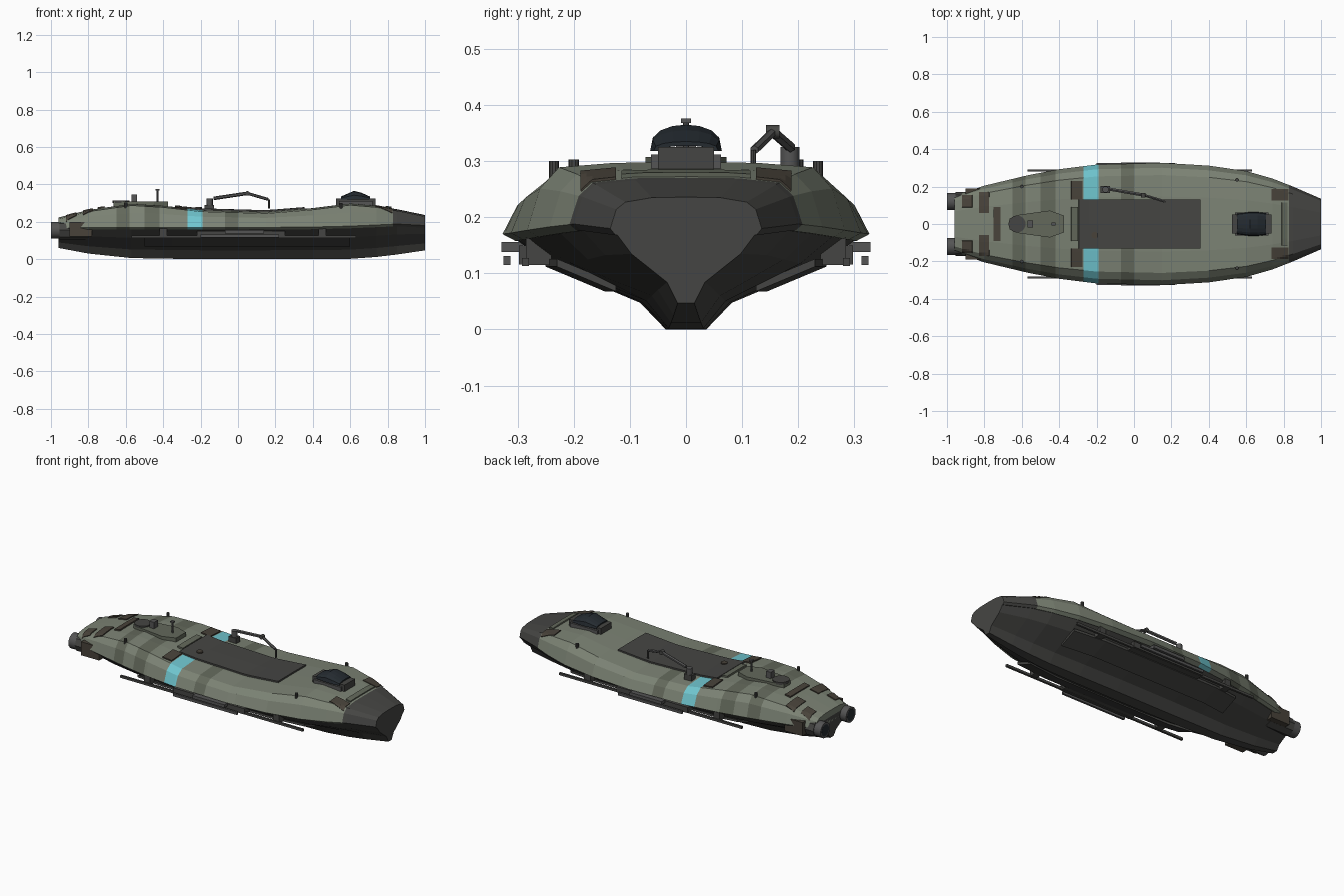
import bpy, bmesh, math
from mathutils import Vector

if "Cube" in bpy.data.objects:
    bpy.data.objects.remove(bpy.data.objects["Cube"])

def mat(name, c):
    m = bpy.data.materials.new(name)
    m.diffuse_color = (*c, 1)
    m.use_nodes = True
    m.node_tree.nodes["Principled BSDF"].inputs["Base Color"].default_value = m.diffuse_color
    return m

GREEN = mat("sage", (0.20, 0.225, 0.175))
OLIVE = mat("olive", (0.125, 0.14, 0.105))
DARK = mat("charcoal", (0.06, 0.06, 0.056))
BROWN = mat("brown", (0.065, 0.055, 0.042))
CYAN = mat("cyan", (0.16, 0.56, 0.62))
GLASS = mat("glass", (0.018, 0.024, 0.03))
STEEL = mat("steel", (0.09, 0.09, 0.09))

# Hull stations: x, half width, top z, edge z, keel z
ST = [(-.96, .15, .222, .165, .06), (-.8, .205, .262, .17, .03), (-.57, .26, .295, .17, .006),
      (-.4, .293, .285, .17, .003), (-.2, .318, .262, .17, 0), (.15, .327, .252, .17, 0),
      (.4, .312, .272, .172, 0), (.6, .283, .297, .177, .002), (.74, .243, .285, .183, .012),
      (.85, .2, .266, .188, .025), (1, .135, .235, .18, .047)]

def at(x):
    for a, b in zip(ST, ST[1:]):
        if x <= b[0] + 1e-6:
            t = (x - a[0]) / (b[0] - a[0])
            return [p + (q - p) * t for p, q in zip(a, b)]

def upper(x):
    _, w, zt, ze, zb = at(x)
    return [(w, ze), (.92 * w, ze + (zt - ze) * .62), (.80 * w, zt - .008), (.45 * w, zt), (0, zt + .001)]

def lower(x):
    _, w, zt, ze, zb = at(x)
    d = ze - zb
    return [(w * .11, zb), (w * .25, zb + d * .28), (w * .72, zb + d * .66), (w * .97, ze)]

def mesh(name, verts, faces, mats, idx=None):
    me = bpy.data.meshes.new(name)
    me.from_pydata(verts, [], faces)
    for m in mats:
        me.materials.append(m)
    if idx:
        for p, i in zip(me.polygons, idx):
            p.material_index = i
    bm = bmesh.new()
    bm.from_mesh(me)
    bmesh.ops.recalc_face_normals(bm, faces=bm.faces)
    bm.to_mesh(me)
    bm.free()
    ob = bpy.data.objects.new(name, me)
    bpy.context.collection.objects.link(ob)
    return ob

def loft(name, rings, mats, pick=None):
    n = len(rings[0])
    v = [p for r in rings for p in r]
    f, idx = [], []
    for i in range(len(rings) - 1):
        for j in range(n):
            k = (j + 1) % n
            f.append((i * n + j, i * n + k, (i + 1) * n + k, (i + 1) * n + j))
            idx.append(pick(i) if pick else 0)
    f += [tuple(range(n)), tuple(range(len(v) - n, len(v)))]
    idx += [idx[0], idx[-1]]
    return mesh(name, v, f, mats, idx)

def ring(x, half):
    return [(x, y, z) for y, z in half] + [(x, -y, z) for y, z in reversed(half) if y > 1e-6]

def box(name, lo, hi, m, mirror=False):
    for s in ((1, -1) if mirror else (1,)):
        v = [(x, s * y, z) for x in (lo[0], hi[0]) for y in (lo[1], hi[1]) for z in (lo[2], hi[2])]
        mesh(name, v, [(0, 1, 3, 2), (4, 5, 7, 6), (0, 1, 5, 4), (2, 3, 7, 6), (0, 2, 6, 4), (1, 3, 7, 5)], [m])

def tube(name, a, b, r, m, n=16, r2=None):
    a, b = Vector(a), Vector(b)
    bpy.ops.mesh.primitive_cone_add(vertices=n, radius1=r, radius2=r if r2 is None else r2,
                                    depth=(b - a).length, location=(a + b) / 2)
    o = bpy.context.object
    o.name = name
    o.rotation_euler = (b - a).to_track_quat('Z', 'Y').to_euler()
    o.data.materials.append(m)
    if n > 8:
        bpy.ops.object.shade_smooth_by_angle(angle=math.radians(35))

def surf(x, y):
    p = upper(x)
    for a, b in zip(p, p[1:]):
        if b[0] <= abs(y) <= a[0]:
            return a[1] + (b[1] - a[1]) * (a[0] - abs(y)) / (a[0] - b[0])
    return p[0][1]

# Plate that follows the deck surface
def plate(name, x0, x1, y0, y1, m, h=.006, mirror=False, nx=6, ny=6):
    for s in ((1, -1) if mirror else (1,)):
        pts = [(x0 + (x1 - x0) * i / nx, s * (y0 + (y1 - y0) * j / ny)) for i in range(nx + 1) for j in range(ny + 1)]
        v = [(x, y, surf(x, y) + h) for x, y in pts]
        f = [(i * (ny + 1) + j, (i + 1) * (ny + 1) + j, (i + 1) * (ny + 1) + j + 1, i * (ny + 1) + j + 1)
             for i in range(nx) for j in range(ny)]
        o = mesh(name, v, f, [m])
        if o.data.polygons[0].normal.z < 0:
            o.data.flip_normals()
        md = o.modifiers.new("thick", 'SOLIDIFY')
        md.thickness = h + .004

# Lower hull
loft("lower_hull", [ring(s[0], lower(s[0]) + [(s[1] * .85, s[3] + .02)]) for s in ST], [DARK])

# Upper shell, painted in bands
BANDS = [(-.65, -.58, 1), (-.5, -.42, 1), (-.27, -.19, 2), (-.07, 0, 1), (.2, .4, 0), (.83, 1, 3)]
xs = sorted({s[0] for s in ST} | {e for b in BANDS for e in b[:2]})
def band(i):
    c = (xs[i] + xs[i + 1]) / 2
    return next((b[2] for b in BANDS if b[0] < c < b[1]), 0)
loft("upper_shell", [ring(x, [(at(x)[1] * .93, at(x)[3] - .012)] + upper(x)) for x in xs],
     [GREEN, OLIVE, CYAN, DARK], band)

# Deck plates and trim
plate("cargo_hatch", -.295, .355, -.13, .13, DARK, .009, nx=12)
plate("hatch_sill", -.335, -.3, -.09, .09, OLIVE, .01)
plate("hatch_trim", -.335, -.275, .132, .23, BROWN, .007, True)
plate("bow_trim", .79, .82, -.115, .115, OLIVE, .008)
plate("bow_shoulder", .735, .825, .125, .188, BROWN, .005, True)
plate("stern_bar", -.75, -.715, -.09, .09, BROWN, .008)
plate("stern_trim", -.83, -.775, .06, .17, BROWN, .006, True)
plate("stern_corner", -.92, -.865, .09, .155, BROWN, .006, True)

# Engines
for s in (1, -1):
    tube("engine_pod", (-.80, s * .12, .155), (-.955, s * .12, .155), .05, DARK, 8)
    tube("engine_nozzle", (-.94, s * .12, .155), (-1, s * .12, .155), .045, STEEL)
    tube("engine_core", (-.99, s * .12, .155), (-1.0005, s * .12, .155), .034, GLASS)
box("engine_housing", (-.9, .15, .12), (-.78, .19, .2), BROWN, True)

# Side rails, boarding pods and bilge strakes
box("side_rail", (-.57, .28, .113), (.63, .292, .127), DARK, True)
box("side_pod", (-.22, .25, .116), (.25, .298, .15), DARK, True)
box("pod_bar", (-.2, .313, .115), (.22, .325, .131), STEEL, True)
box("pod_step", (-.07, .29, .138), (.14, .329, .156), STEEL, True)
for x in (-.4, .45):
    box("rail_bracket", (x - .02, .24, .115), (x + .02, .285, .165), DARK, True)
for s in (1, -1):
    prof = [(.145, .068), (.25, .112), (.25, .126), (.145, .082)]
    loft("bilge_strake", [[(x, s * (y - d), z) for y, z in prof] for x, d in ((-.5, .02), (-.35, 0), (.4, 0), (.6, .02))], [DARK])

# Cockpit: base and arched canopy
box("cockpit_base", (.525, -.05, .27), (.735, .05, .325), DARK)
box("cockpit_skirt", (.54, -.062, .27), (.72, .062, .312), STEEL)
def arch(x, w, z):
    o = [(w * math.cos(math.pi * i / 8), .318 + (z - .318) * math.sin(math.pi * i / 8) ** .7) for i in range(9)]
    inn = [(y * .8, .318 + (q - .318) * .55) for y, q in reversed(o)]
    return [(x, *p) for p in o + inn]
loft("canopy", [arch(.55, .055, .335), arch(.62, .064, .365), arch(.66, .064, .355), arch(.705, .058, .335)], [GLASS])

# Stern sensor platform
hexa = [(-.665, .03), (-.61, .05), (-.45, .072), (-.375, .045)]
out = hexa + [(x, -y) for x, y in reversed(hexa)]
loft("sensor_platform", [[(x, y, z) for x, y in out] for z in (.27, .307)], [OLIVE])
tube("sensor_dome", (-.625, 0, .3), (-.625, 0, .314), .046, DARK)
box("sensor_post", (-.57, -.018, .3), (-.54, .018, .345), STEEL)
tube("mast", (-.43, 0, .29), (-.43, 0, .37), .005, STEEL, 8)
box("mast_head", (-.44, -.009, .368), (-.42, .009, .376), STEEL)

# Folding crane
box("crane_plinth", (-.178, .165, .25), (-.128, .202, .29), DARK)
tube("crane_post", (-.152, .185, .28), (-.152, .185, .325), .017, STEEL)
elbow, tip = (.05, .155, .352), (.16, .122, .32)
tube("crane_boom", (-.13, .186, .325), elbow, .0095, STEEL, 6)
tube("crane_jib", elbow, tip, .008, STEEL, 6)
tube("crane_joint", (.05, .143, .352), (.05, .167, .352), .012, DARK, 12)
tube("crane_hook", (.165, .12, .32), (.165, .12, .272), .005, DARK, 8)

# Bollards and fittings
for x, y in ((.55, .235), (-.6, .2)):
    for s in (1, -1):
        z = surf(x, y)
        tube("bollard", (x, s * y, z - .01), (x, s * y, z + .02), .009, DARK, 10)
tube("hatch_port", (-.21, -.06, .27), (-.21, -.06, .28), .018, BROWN)
